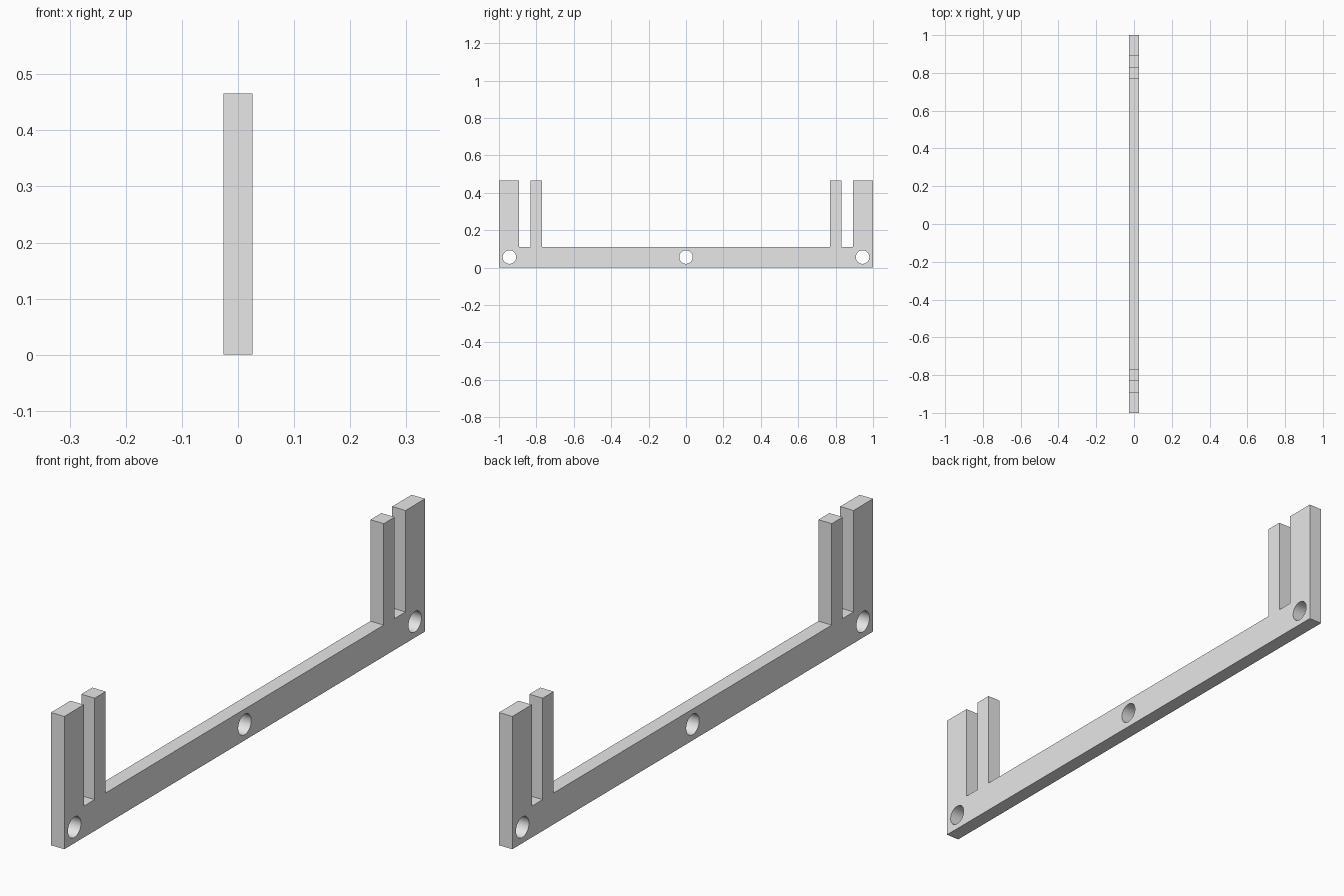
import bpy
import bmesh
from math import radians

cube = bpy.data.objects.get("Cube")
if cube:
    bpy.data.objects.remove(cube, do_unlink=True)

THICK = 0.052
HEIGHT = 0.466
BAR_TOP = 0.11
HOLE_Z = 0.056
HOLE_Y = 0.944
HOLE_RADIUS = 0.036

grey = bpy.data.materials.new("light_grey")
grey.use_nodes = True
colour = (0.8, 0.8, 0.8, 1)
grey.diffuse_color = colour
grey.node_tree.nodes["Principled BSDF"].inputs["Base Color"].default_value = colour


def new_object(name, bm):
    mesh = bpy.data.meshes.new(name)
    bmesh.ops.recalc_face_normals(bm, faces=bm.faces)
    bm.to_mesh(mesh)
    bm.free()
    obj = bpy.data.objects.new(name, mesh)
    bpy.context.collection.objects.link(obj)
    mesh.materials.append(grey)
    return obj


# Half of the outline (y, z): outer post, slot, inner post, bar; then mirrored
half = [(1, 0), (1, HEIGHT), (0.892, HEIGHT), (0.892, BAR_TOP),
        (0.832, BAR_TOP), (0.832, HEIGHT), (0.771, HEIGHT), (0.771, BAR_TOP)]
outline = half + [(-y, z) for y, z in reversed(half)]

# Bracket plate extruded across its thickness
bm = bmesh.new()
face = bm.faces.new([bm.verts.new((-THICK / 2, y, z)) for y, z in outline])
extruded = bmesh.ops.extrude_face_region(bm, geom=[face], use_keep_orig=True)
moved = [v for v in extruded["geom"] if isinstance(v, bmesh.types.BMVert)]
bmesh.ops.translate(bm, verts=moved, vec=(THICK, 0, 0))
bracket = new_object("slotted_bracket", bm)

# Three round screw holes through the bar
for y in (-HOLE_Y, 0, HOLE_Y):
    bpy.ops.mesh.primitive_cylinder_add(
        vertices=48, radius=HOLE_RADIUS, depth=THICK * 3,
        location=(0, y, HOLE_Z), rotation=(0, radians(90), 0))
    cutter = bpy.context.object
    cutter.name = "hole_cutter"
    cutter.hide_render = True
    cutter.data.materials.append(grey)
    cut = bracket.modifiers.new("screw_hole", "BOOLEAN")
    cut.operation = "DIFFERENCE"
    cut.solver = "EXACT"
    cut.object = cutter
    bpy.context.view_layer.objects.active = bracket
    bpy.ops.object.modifier_apply(modifier=cut.name)
    bpy.data.objects.remove(cutter, do_unlink=True)

# Smooth hole walls, crisp plate edges
bpy.ops.object.select_all(action="DESELECT")
bracket.select_set(True)
bpy.context.view_layer.objects.active = bracket
bpy.ops.object.shade_smooth_by_angle(angle=radians(30))
